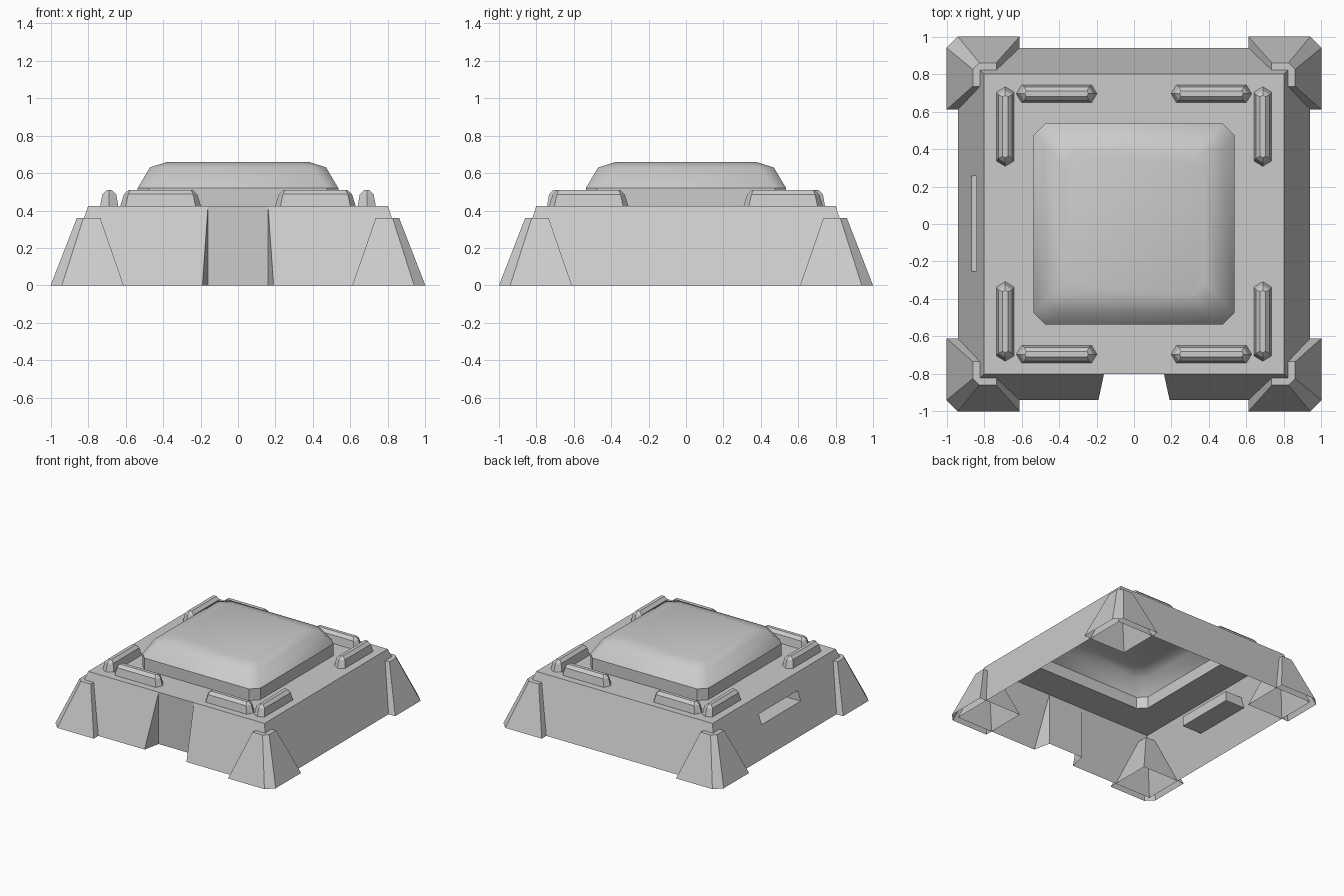
import bpy, bmesh
from mathutils import Vector

if "Cube" in bpy.data.objects:
    bpy.data.objects.remove(bpy.data.objects["Cube"])


def make(name, verts, faces, smooth=False):
    me = bpy.data.meshes.new(name)
    me.from_pydata([tuple(v) for v in verts], [], faces)
    bm = bmesh.new()
    bm.from_mesh(me)
    bmesh.ops.remove_doubles(bm, verts=bm.verts, dist=1e-5)
    bmesh.ops.recalc_face_normals(bm, faces=bm.faces)
    bm.to_mesh(me)
    bm.free()
    me.polygons.foreach_set("use_smooth", [smooth] * len(me.polygons))
    ob = bpy.data.objects.new(name, me)
    bpy.context.collection.objects.link(ob)
    return ob


def loft(name, loops, cap=True, smooth=False):
    """Join stacked loops; the bottom stays open, the top is capped on request."""
    n = len(loops[0])
    verts = [v for loop in loops for v in loop]
    faces = [(k * n + i, k * n + (i + 1) % n, (k + 1) * n + (i + 1) % n, (k + 1) * n + i)
             for k in range(len(loops) - 1) for i in range(n)]
    if cap:
        faces.append(tuple(range(len(verts) - n, len(verts))))
    return make(name, verts, faces, smooth)


def octagon(h, c, z):
    a = h - c
    return [(-a, -h, z), (a, -h, z), (h, -a, z), (h, a, z),
            (a, h, z), (-a, h, z), (-h, a, z), (-h, -a, z)]


B, T, H = 0.94, 0.80, 0.425      # wall half-width at the ground and the roof, roof height
DOME, CUT = 0.535, 0.06


def wall_x(z):
    return B + (T - B) * z / H


# Body shell: sloped walls, front doorway, side slot, roof with dome opening
verts, faces = [], []


def face(*pts):
    faces.append(tuple(range(len(verts), len(verts) + len(pts))))
    verts.extend(pts)


face((-B, B, 0), (B, B, 0), (T, T, H), (-T, T, H))
face((B, -B, 0), (B, B, 0), (T, T, H), (T, -T, H))
for s in (-1, 1):
    face((s * B, -B, 0), (s * .19, -B, 0), (s * .16, -T, H), (s * T, -T, H))
    face((s * .19, -B, 0), (s * .16, -T, 0), (s * .16, -T, H))
face((-.16, -T, 0), (.16, -T, 0), (.16, -T, H), (-.16, -T, H))

outer = [(-B, -B, 0), (-B, B, 0), (-T, T, H), (-T, -T, H)]
hole = [(-wall_x(z), y, z) for y, z in ((-.25, .225), (.255, .225), (.255, .305), (-.25, .305))]
back = [(-.69, p[1], p[2]) for p in hole]
for i in range(4):
    j = (i + 1) % 4
    face(outer[i], outer[j], hole[j], hole[i])
    face(hole[i], hole[j], back[j], back[i])
face(*back)

corners = [(-T, -T, H), (T, -T, H), (T, T, H), (-T, T, H)]
rim = octagon(DOME, CUT, H)
for i in range(4):
    j = (i + 1) % 4
    face(corners[i], corners[j], rim[2 * i + 1], rim[2 * i])
    face(corners[j], rim[2 * i + 1], rim[(2 * i + 2) % 8])
make("body_shell", verts, faces)

# Dome: faceted base band and smooth cap
loft("dome_base", [rim, octagon(DOME, CUT, .52)], cap=False)
loft("dome_cap", [octagon(DOME, CUT, .52), octagon(.47, .07, .63),
                  octagon(.375, .06, .66)], smooth=True)


# Corner buttresses: tapered blocks with a chamfered outer edge
def buttress_loop(inner, outer, chamfer, z, sx, sy):
    pts = [(inner, inner), (outer, inner), (outer, chamfer), (chamfer, outer), (inner, outer)]
    return [(sx * x, sy * y, z) for x, y in pts]


for sx in (-1, 1):
    for sy in (-1, 1):
        loft("corner_buttress", [buttress_loop(.61, 1, .94, 0, sx, sy),
                                 buttress_loop(.735, .86, .825, .36, sx, sy)])


# Roof rails: low bars with pointed ends
def rail(name, cx, cy, half, along_x):
    loops = []
    for length, width, z in ((half, .048, H), (half - .02, .037, .487), (half - .045, .014, .51)):
        a = length - width * .6
        pts = [(-length, 0), (-a, -width), (a, -width), (length, 0), (a, width), (-a, width)]
        loops.append([(cx + (u if along_x else v), cy + (v if along_x else u), z) for u, v in pts])
    loft(name, loops)


for sx in (-1, 1):
    for sy in (-1, 1):
        rail("cross_rail", sx * .413, sy * .695, .215, True)
        rail("side_rail", sx * .687, sy * .52, .212, False)
